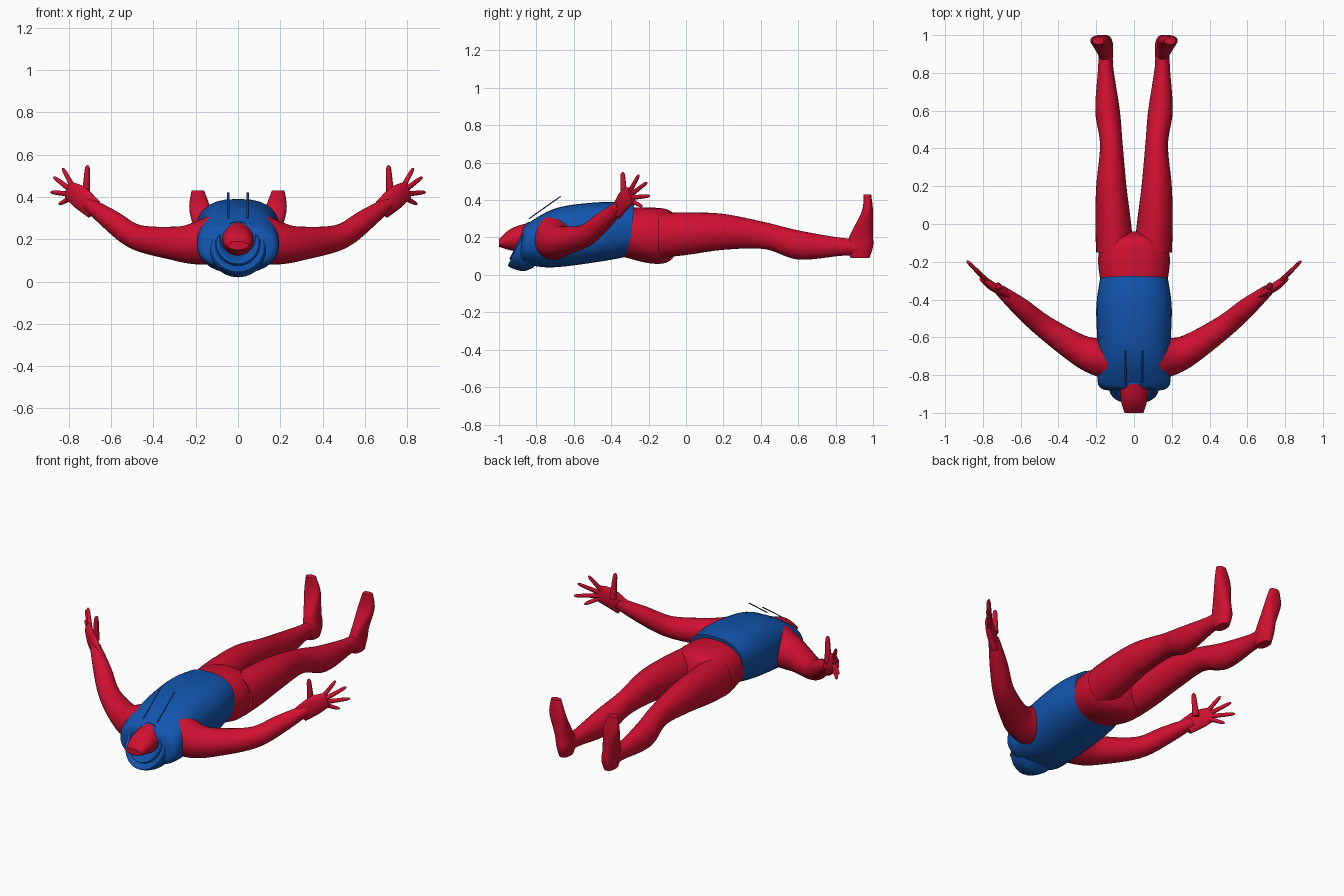
import bpy
import bmesh
import math
from mathutils import Vector

default_cube = bpy.data.objects.get("Cube")
if default_cube:
    bpy.data.objects.remove(default_cube, do_unlink=True)

AXIS_Y = Vector((0, 1, 0))
AXIS_Z = Vector((0, 0, 1))


def make_material(name, colour):
    material = bpy.data.materials.new(name)
    material.use_nodes = True
    material.diffuse_color = colour
    shader = material.node_tree.nodes["Principled BSDF"]
    shader.inputs["Base Color"].default_value = colour
    return material


red = make_material("red skin", (.63, .005, .03, 1))
blue = make_material("blue cloth", (.006, .09, .42, 1))


def smooth_rows(rows, steps=6):
    """Interpolate the sections with a Catmull-Rom spline."""
    rows = [Vector(row) for row in rows]
    padded = [rows[0]] + rows + [rows[-1]]
    result = []
    for before, start, end, after in zip(padded, padded[1:], padded[2:], padded[3:]):
        slope_in = (end - before) / 2
        slope_out = (after - start) / 2
        for step in range(steps):
            t = step / steps
            ease = t * t * (3 - 2 * t)
            curve_in = t * (1 - t) * (1 - t)
            curve_out = t * t * (t - 1)
            result.append(start.lerp(end, ease) + slope_in * curve_in + slope_out * curve_out)
    return result + [rows[-1]]


def section_points(row, tangent, segments, power, shear, side):
    """Points of one rounded cross-section facing along the tangent."""
    centre = Vector(row[:3])
    reference = AXIS_Y if tangent == AXIS_Z else AXIS_Z
    across = tangent.cross(reference).normalized()
    up = across.cross(tangent)
    points = []
    for index in range(segments):
        angle = math.tau * index / segments
        cosine, sine = math.cos(angle), math.sin(angle)
        width = math.copysign(abs(cosine) ** (2 / power), cosine) * row[3]
        height = math.copysign(abs(sine) ** (2 / power), sine) * row[4]
        point = centre + across * width + up * height
        point.y += shear * height
        point.x *= side
        points.append(point)
    return points


def loft(name, rows, material, axis=None, side=1, power=2, shear=0, segments=28):
    """Skin sections (x, y, z, half width, half height) along a path."""
    rows = smooth_rows(rows)
    bm = bmesh.new()
    rings = []
    for index, row in enumerate(rows):
        tangent = axis
        if axis is None:
            ahead = rows[min(index + 1, len(rows) - 1)]
            behind = rows[max(index - 1, 0)]
            tangent = (Vector(ahead[:3]) - Vector(behind[:3])).normalized()
        points = section_points(row, tangent, segments, power, shear, side)
        rings.append([bm.verts.new(point) for point in points])
    for lower, upper in zip(rings, rings[1:]):
        for k in range(segments):
            bm.faces.new((lower[k - 1], lower[k], upper[k], upper[k - 1]))
    bm.faces.new(rings[0])
    bm.faces.new(rings[-1])
    bmesh.ops.recalc_face_normals(bm, faces=bm.faces)
    mesh = bpy.data.meshes.new(name)
    bm.to_mesh(mesh)
    bm.free()
    mesh.materials.append(material)
    obj = bpy.data.objects.new(name, mesh)
    bpy.context.collection.objects.link(obj)
    bpy.ops.object.select_all(action="DESELECT")
    obj.select_set(True)
    bpy.context.view_layer.objects.active = obj
    bpy.ops.object.shade_smooth_by_angle(angle=math.radians(40))


def core(name, rows, material, **options):
    """Loft a central part from (y, z, half width, half height)."""
    loft(name, [(0, *row) for row in rows], material, axis=AXIS_Y, **options)


def limb(name, rows, ratio=1, **options):
    """Loft a limb from (x, y, z, radius) with a constant height ratio."""
    loft(name, [(*row, row[-1] * ratio) for row in rows], red, **options)


def finger(name, base, angle, length, radius, side):
    """A tapered digit that fans out in the plane of the hand."""
    outward = Vector((.7, .7, 0))
    direction = outward * math.cos(angle) + AXIS_Z * math.sin(angle)
    rows = []
    for t, taper in ((0, 1), (.5, .8), (.9, .6), (1, .2)):
        rows.append((*(base + direction * length * t), radius * taper))
    limb(name, rows, side=side, segments=12)


# Sleeveless top, sheared so that the hem and shoulders slope
core("sleeveless_top", [
    (-.29, .24, .18, .14), (-.45, .23, .2, .16), (-.7, .2, .19, .16),
    (-.85, .17, .19, .11), (-.88, .17, .13, .08),
], blue, power=2.5, shear=.1)

# Lowered hood that rolls inwards, with a smaller copy as the collar
hood_rows = [
    (-.75, .17, .13, .13), (-.8, .16, .14, .14), (-.88, .16, .13, .12),
    (-.89, .17, .11, .11), (-.82, .19, .08, .08),
]
core("hood", hood_rows, blue, shear=.5)
collar_rows = [(y, z + .02, w * .8, h * .85) for y, z, w, h in hood_rows]
core("inner_collar", collar_rows, blue, shear=.5)

# Neck stump and hips
core("neck", [(-.8, .2, .08, .09), (-.93, .19, .07, .06), (-1, .17, .05, .02)], red)
core("hips", [
    (-.35, .23, .17, .13), (-.18, .21, .19, .15), (-.08, .21, .15, .13), (-.04, .22, .04, .04),
], red, power=2.3)

# Limbs and drawstrings on both sides
for word, side in (("left", 1), ("right", -1)):
    limb(word + "_leg", [
        (.1, -.15, .21, .1), (.11, 0, .22, .095), (.12, .2, .23, .08), (.12, .42, .21, .06),
        (.14, .6, .16, .065), (.15, .83, .15, .04), (.15, .92, .15, .04),
    ], ratio=1.2, axis=AXIS_Y, side=side)
    loft(word + "_foot", [
        (.15, .93, .09, .03, .05), (.15, .93, .15, .04, .07), (.16, .94, .22, .04, .06),
        (.18, .97, .34, .05, .03), (.19, .97, .43, .03, .02),
    ], red, axis=AXIS_Z, side=side, power=2.3)
    limb(word + "_arm", [
        (.1, -.71, .2, .12), (.2, -.7, .18, .1), (.3, -.66, .18, .08),
        (.48, -.54, .21, .06), (.6, -.44, .29, .05), (.71, -.35, .37, .03),
    ], side=side)
    limb(word + "_palm", [
        (.68, -.37, .34, .02), (.75, -.33, .4, .023), (.8, -.29, .43, .018),
    ], ratio=2.4, side=side)

    # Four fingers in an even fan, and an upright thumb
    knuckle = Vector((.76, -.32, .41))
    lengths = {"index": .16, "middle": .18, "ring": .18, "little": .13}
    for index, (digit, length) in enumerate(lengths.items()):
        angle = math.radians(52 - 24 * index)
        finger(f"{word}_{digit}_finger", knuckle, angle, length, .015, side)
    thumb_base = Vector((.72, -.33, .4))
    finger(word + "_thumb", thumb_base, math.radians(95), .15, .02, side)

    cord_ends = [(.046, -.84, .3), (.046, -.67, .42)]
    cord = [(*end, .005, .003) for end in cord_ends]
    loft(word + "_drawstring", cord, blue, side=side, segments=8)
